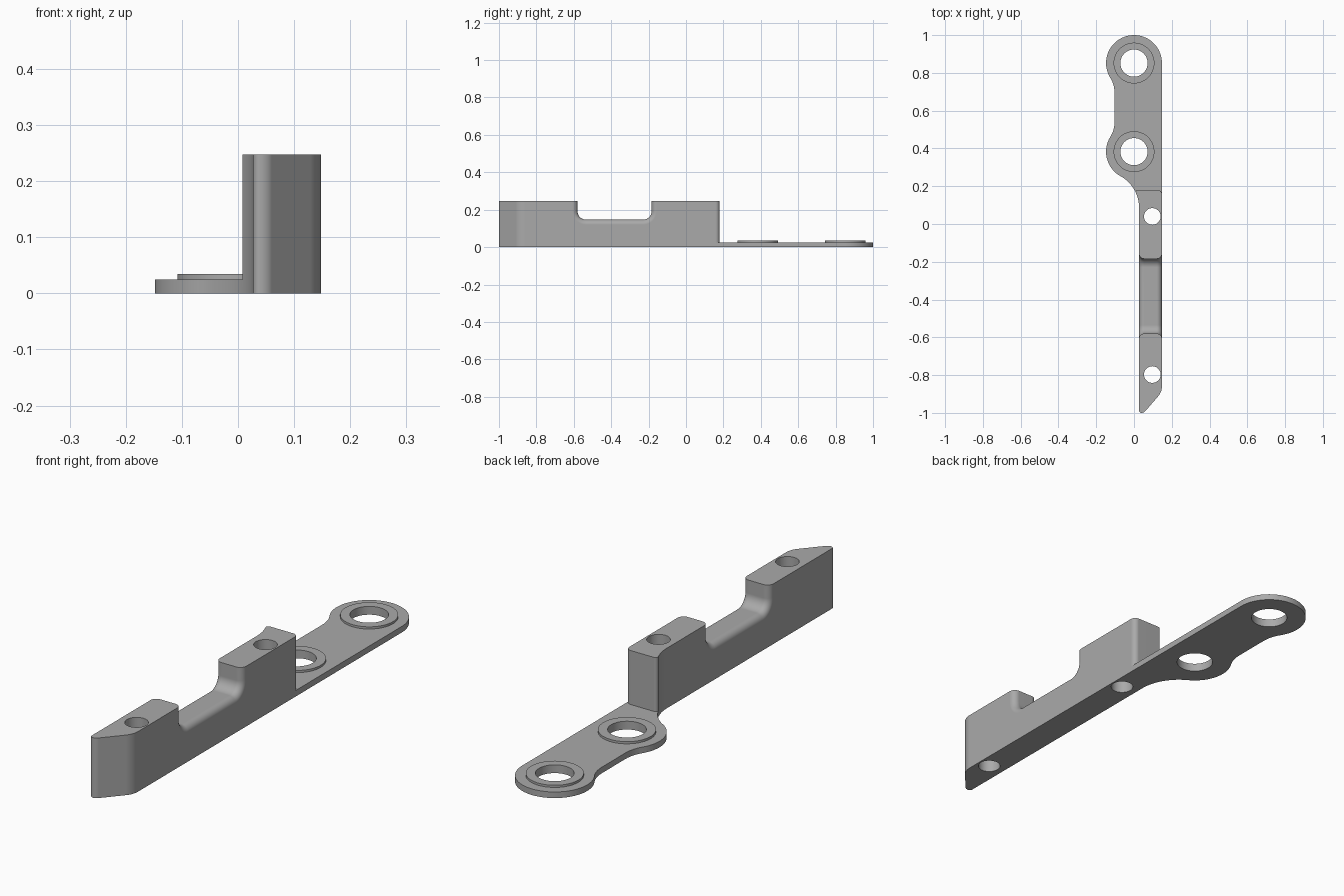
import bpy, bmesh, math
from math import pi, cos, sin, atan2, sqrt
from mathutils import Vector

if "Cube" in bpy.data.objects:
    bpy.data.objects.remove(bpy.data.objects["Cube"])

# Main dimensions
LEFT, RIGHT = 0.027, 0.148
HEIGHT, PLATE_TOP, BOSS_TOP = 0.247, 0.025, 0.034
EAR_R, BOSS_R, BORE_R, SCREW_R = 0.148, 0.108, 0.072, 0.044
EARS = (0.383, 0.852)
SCREWS = (-0.797, 0.04)
STEP_Y = 0.18

grey = bpy.data.materials.new("plain grey")
grey.use_nodes = True
grey.diffuse_color = (0.4, 0.4, 0.4, 1)
grey.node_tree.nodes["Principled BSDF"].inputs["Base Color"].default_value = (0.4, 0.4, 0.4, 1)


def arc(cx, cy, r, a, b, step=0.09):
    n = max(2, math.ceil(abs(b - a) / step))
    return [(cx + r * cos(a + (b - a) * i / n), cy + r * sin(a + (b - a) * i / n))
            for i in range(n + 1)]


def round_corner(prev, corner, nxt, r, n=8):
    """Points of a fillet of radius r at a corner."""
    p, c, q = Vector(prev), Vector(corner), Vector(nxt)
    u, v = (p - c).normalized(), (q - c).normalized()
    half = u.angle(v) / 2
    centre = c + (u + v).normalized() * r / sin(half)
    s = c + u * r / math.tan(half) - centre
    e = c + v * r / math.tan(half) - centre
    return [tuple(centre + (s.lerp(e, i / n)).normalized() * r) for i in range(n + 1)]


def make_object(name, loops, cap=True):
    """Skin a series of matching closed loops into a solid."""
    bm = bmesh.new()
    rows = [[bm.verts.new(p) for p in loop] for loop in loops]
    n = len(rows[0])
    for a, b in zip(rows, rows[1:]):
        for i in range(n):
            j = (i + 1) % n
            bm.faces.new((a[i], a[j], b[j], b[i]))
    bm.faces.new(rows[0][::-1])
    bm.faces.new(rows[-1])
    bmesh.ops.recalc_face_normals(bm, faces=bm.faces)
    mesh = bpy.data.meshes.new(name)
    bm.to_mesh(mesh)
    bm.free()
    mesh.materials.append(grey)
    obj = bpy.data.objects.new(name, mesh)
    bpy.context.collection.objects.link(obj)
    return obj


def prism(name, outline, z0, z1):
    return make_object(name, [[(x, y, z) for x, y in outline] for z in (z0, z1)])


def disc(name, x, y, r, z0, z1):
    return prism(name, arc(x, y, r, 0, 2 * pi, pi / 32)[:-1], z0, z1)


def combine(target, tool, operation):
    """Apply a boolean and drop the helper."""
    tool.hide_render = True
    mod = target.modifiers.new(operation.lower(), 'BOOLEAN')
    mod.operation, mod.solver, mod.object = operation, 'EXACT', tool
    bpy.context.view_layer.objects.active = target
    bpy.ops.object.modifier_apply(modifier=mod.name)
    bpy.data.objects.remove(tool)


# Footprint: pointed nose, straight right side, two round ears on the other side
nose = [(LEFT, -1), (0.052, -1), (RIGHT, -0.889)]
footprint = (round_corner((LEFT, 0), nose[0], nose[1], 0.012)
             + round_corner(nose[0], nose[1], nose[2], 0.027)
             + round_corner(nose[1], nose[2], (RIGHT, 0), 0.08))
waist, waist_r = 0.103, 0.15
dy = sqrt((EAR_R + waist_r) ** 2 - (waist + waist_r) ** 2)
turn = atan2(dy, waist + waist_r)
footprint += arc(0, EARS[1], EAR_R, 0, pi + turn)
footprint += arc(-waist - waist_r, EARS[1] - dy, waist_r, turn, 0)[1:]
footprint += arc(-waist - waist_r, EARS[0] + dy, waist_r, 0, -turn)
neck_y = 0.085
drop = EARS[0] - neck_y
neck_r = (drop ** 2 + LEFT ** 2 - EAR_R ** 2) / (2 * (EAR_R + LEFT))
sweep = atan2(drop, neck_r - LEFT)
footprint += arc(0, EARS[0], EAR_R, pi - turn, pi + sweep)[1:]
footprint += arc(LEFT - neck_r, neck_y, neck_r, sweep, 0, 0.05)[1:]

bracket = prism("bracket", footprint, 0, HEIGHT)

# Step down from the tall rail to the thin plate, rounding the rail's end corners
small, large = 0.012, 0.022
step = [(0.3, 1.2), (-0.3, 1.2), (-0.3, STEP_Y - small)]
step += arc(0.0085 + small, STEP_Y - small, small, pi, pi / 2, 0.2)
step += arc(RIGHT - large, STEP_Y - large, large, pi / 2, 0, 0.2)
step += [(0.3, STEP_Y - large)]
combine(bracket, prism("step_cutter", step, PLATE_TOP, 0.4), 'DIFFERENCE')


# Saddle notch with softened rims on both sides
def notch_section(x, grow):
    mid, half, floor, r = -0.382, 0.198 + grow, 0.147 - grow, 0.045 + grow
    pts = [(mid + half, 0.4), (mid - half, 0.4)]
    pts += arc(mid - half + r, floor + r, r, pi, 1.5 * pi, 0.16)[:]
    pts += arc(mid + half - r, floor + r, r, 1.5 * pi, 2 * pi, 0.16)[:]
    return [(x, y, z) for y, z in pts]


def same_count(section, n=10):
    return section


rim = 0.027
depths = [(-0.03, rim)] + [(rim * (1 - sin(t)), rim * (1 - cos(t)))
                           for t in [pi / 2 * (1 - i / 8) for i in range(9)]]
sections = [notch_section(LEFT + d, g) for d, g in depths]
sections += [notch_section(RIGHT - d, g) for d, g in reversed(depths)]
combine(bracket, make_object("notch_cutter", sections), 'DIFFERENCE')

# Raised bosses and bores on the ears, screw holes through the rail
for y in EARS:
    combine(bracket, disc("boss", 0, y, BOSS_R, PLATE_TOP / 2, BOSS_TOP), 'UNION')
    combine(bracket, disc("bore_cutter", 0, y, BORE_R, -0.1, 0.1), 'DIFFERENCE')
for y in SCREWS:
    combine(bracket, disc("screw_cutter", 0.097, y, SCREW_R, -0.1, 0.4), 'DIFFERENCE')

# Smooth curves, crisp edges, flat faces kept flat
bpy.ops.object.select_all(action='DESELECT')
bracket.select_set(True)
bpy.context.view_layer.objects.active = bracket
bpy.ops.object.shade_smooth_by_angle(angle=math.radians(30))
weighted = bracket.modifiers.new("flat_faces", 'WEIGHTED_NORMAL')
weighted.keep_sharp = True
